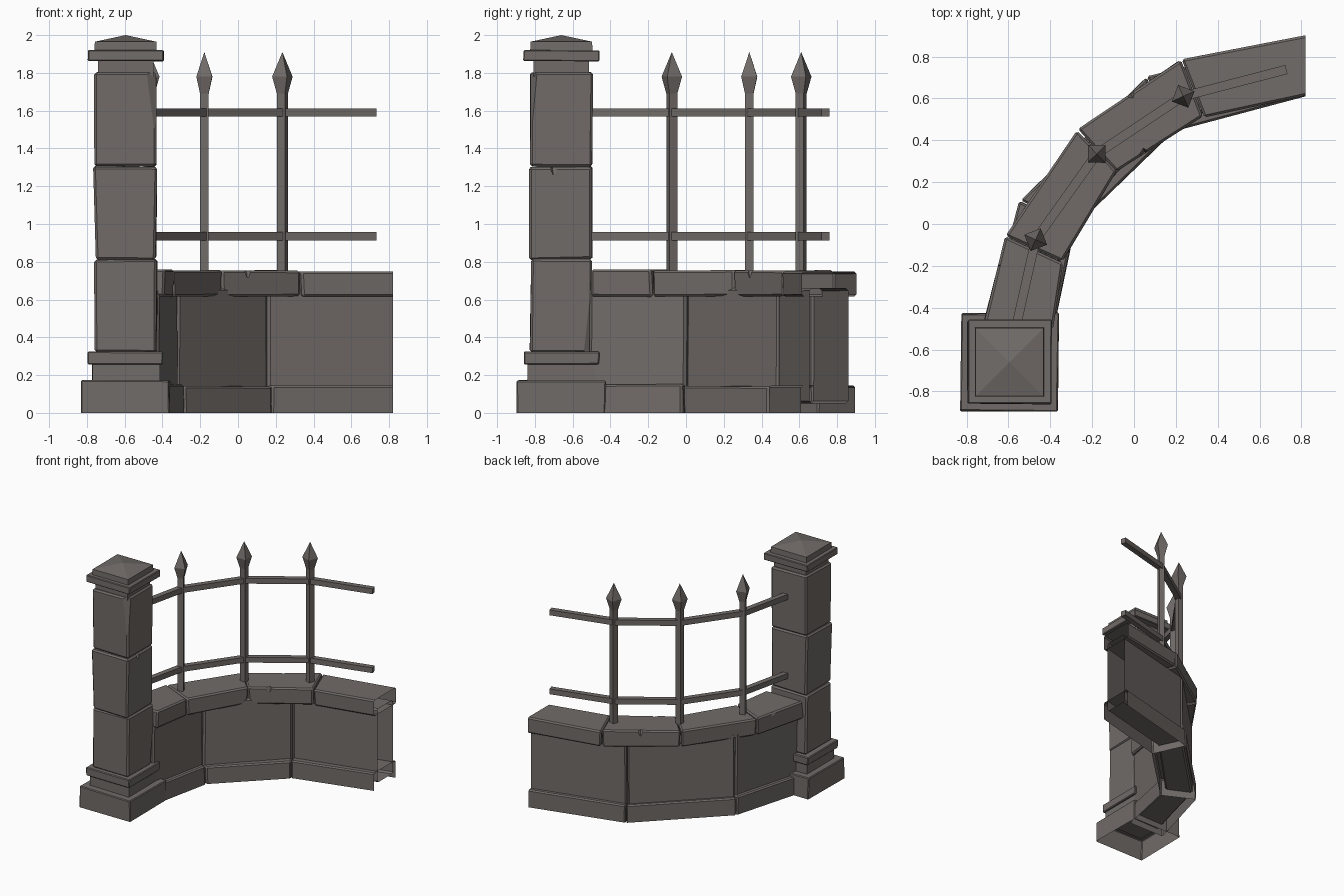
import bpy, bmesh, math, random
from mathutils import Vector, Matrix

if "Cube" in bpy.data.objects:
    bpy.data.objects.remove(bpy.data.objects["Cube"])

random.seed(4)
stone = bpy.data.materials.new("taupe_stone")
stone.diffuse_color = (0.165, 0.148, 0.138, 1)
stone.use_nodes = True
stone.node_tree.nodes["Principled BSDF"].inputs["Base Color"].default_value = stone.diffuse_color
END = 0.82          # open right-hand end of the wall
PX, PY = -0.595, -0.66   # pillar centre


def finish(bm, name):
    me = bpy.data.meshes.new(name)
    bm.to_mesh(me)
    bm.free()
    me.materials.append(stone)
    ob = bpy.data.objects.new(name, me)
    bpy.context.collection.objects.link(ob)
    return ob


def prism(name, poly, z0, z1, bevel=0.0, jitter=0.0, open_bottom=False, cuts=()):
    """Extruded outline with worn edges; cuts are three-point planes that chip off corners."""
    bm = bmesh.new()
    lo = [bm.verts.new((x, y, z0)) for x, y in poly]
    hi = [bm.verts.new((x, y, z1)) for x, y in poly]
    n = len(poly)
    bm.faces.new(lo[::-1])
    bm.faces.new(hi)
    for i in range(n):
        bm.faces.new((lo[i], lo[(i + 1) % n], hi[(i + 1) % n], hi[i]))
    at_end = lambda v: v.co.x > END - 0.002
    at_floor = lambda v: open_bottom and v.co.z < 0.001
    for v in bm.verts:
        if jitter and not at_end(v):
            dz = 0 if at_floor(v) else random.uniform(-jitter, jitter) * 0.6
            v.co += Vector((random.uniform(-jitter, jitter), random.uniform(-jitter, jitter), dz))
    bmesh.ops.recalc_face_normals(bm, faces=bm.faces)
    mid = sum((v.co for v in bm.verts), Vector()) / len(bm.verts)
    if bevel:
        edges = [e for e in bm.edges if not all(at_end(v) for v in e.verts)
                 and not all(at_floor(v) for v in e.verts)]
        bmesh.ops.bevel(bm, geom=edges, offset=bevel, segments=1, affect='EDGES', profile=0.5)
    for a, b, c in cuts:
        a, b, c = Vector(a), Vector(b), Vector(c)
        no = (b - a).cross(c - a).normalized()
        if no.dot(mid - a) > 0:
            no = -no
        r = bmesh.ops.bisect_plane(bm, geom=bm.verts[:] + bm.edges[:] + bm.faces[:],
                                   plane_co=a, plane_no=no, clear_outer=True)
        rim = [g for g in r['geom_cut'] if isinstance(g, bmesh.types.BMEdge)]
        if rim:
            bmesh.ops.holes_fill(bm, edges=rim, sides=0)
    # open wall end and open undersides
    dead = [f for f in bm.faces if all(at_end(v) for v in f.verts)
            or all(at_floor(v) for v in f.verts)]
    if dead:
        bmesh.ops.delete(bm, geom=dead, context='FACES')
    return finish(bm, name)


def stack(name, x, y, angle, rings):
    """Square rings lofted upward; a zero-size last ring becomes a point."""
    bm = bmesh.new()
    loops = []
    for h, z in rings:
        pts = [(-h, -h), (h, -h), (h, h), (-h, h)] if h else [(0, 0)]
        loops.append([bm.verts.new((a, b, z)) for a, b in pts])
    bm.faces.new(loops[0][::-1])
    for p, q in zip(loops, loops[1:]):
        for i in range(4):
            j = (i + 1) % 4
            bm.faces.new((p[i], p[j], q[j], q[i]) if len(q) == 4 else (p[i], p[j], q[0]))
    if len(loops[-1]) == 4:
        bm.faces.new(loops[-1])
    bm.transform(Matrix.Translation((x, y, 0)) @ Matrix.Rotation(angle, 4, 'Z'))
    return finish(bm, name)


def block(name, half, z0, z1, **kw):
    poly = [(PX + sx * half, PY + sy * half) for sx, sy in ((-1, -1), (1, -1), (1, 1), (-1, 1))]
    return prism(name, poly, z0, z1, **kw)


def notch(ob, co, size, turn):
    """Hidden wedge that breaks a small chip out of an edge."""
    bm = bmesh.new()
    bmesh.ops.create_cone(bm, segments=4, radius1=size, radius2=size * 0.2, depth=size * 1.6, cap_ends=True)
    bm.transform(Matrix.Translation(co) @ Matrix.Rotation(turn, 4, 'Z') @ Matrix.Rotation(math.pi, 4, 'X'))
    cutter = finish(bm, ob.name + "_chip_cutter")
    cutter.hide_render = True
    cutter.display_type = 'WIRE'
    m = ob.modifiers.new("chip", 'BOOLEAN')
    m.operation, m.object, m.solver = 'DIFFERENCE', cutter, 'EXACT'


# Pillar, bottom to top
block("pillar_base", 0.233, 0, 0.172, bevel=0.006, jitter=0.005, open_bottom=True)
block("pillar_foot", 0.178, 0.15, 0.27, jitter=0.004)
block("pillar_collar", 0.2, 0.258, 0.325, bevel=0.006, jitter=0.004)
R, F, B = PX + 0.166, PY - 0.166, PY + 0.166
block("pillar_block_low", 0.165, 0.32, 0.813, bevel=0.012, jitter=0.006,
      cuts=[((R, B - 0.045, 0.33), (R, B, 0.72), (R - 0.03, B, 0.33))])
mid_block = block("pillar_block_mid", 0.165, 0.813, 1.305, bevel=0.012, jitter=0.008)
block("pillar_block_top", 0.165, 1.305, 1.805, bevel=0.012, jitter=0.005,
      cuts=[((R - 0.06, F, 1.8), (R, F, 1.37), (R, F + 0.04, 1.8))])
block("pillar_neck", 0.147, 1.78, 1.87)
block("pillar_cap", 0.2, 1.862, 1.92, bevel=0.005, jitter=0.003)
stack("pillar_peak", PX, PY, 0, [(0.165, 1.915), (0.163, 1.965), (0, 2.0)])
notch(mid_block, (R, PY - 0.04, 1.285), 0.03, 0.3)


# Curved wall: each course is a row of stones between an inner and an outer line
def course(name, inner, outer, z0, tops, gap, **kw):
    obs = []
    for i in range(len(inner) - 1):
        a, b = Vector(inner[i]), Vector(inner[i + 1])
        c, d = Vector(outer[i + 1]), Vector(outer[i])
        g0 = gap if i else 0
        g1 = gap if i < len(inner) - 2 else 0
        u, w = (b - a).normalized(), (c - d).normalized()
        poly = [a + u * g0, b - u * g1, c - w * g1, d + w * g0]
        obs.append(prism(f"{name}_{i + 1}", [tuple(p) for p in poly], z0, tops[i], **kw))
    return obs


course("wall_base",
       [(-0.385, -0.5), (-0.285, -0.015), (0.18, 0.437), (END, 0.61)],
       [(-0.71, -0.5), (-0.545, 0.11), (0.06, 0.705), (END, 0.895)],
       0, [0.15, 0.142, 0.145], 0.003, bevel=0.01, jitter=0.004, open_bottom=True)
course("wall_body",
       [(-0.42, -0.51), (-0.318, 0.0), (0.16, 0.487), (END, 0.655)],
       [(-0.68, -0.51), (-0.52, 0.09), (0.07, 0.675), (END, 0.86)],
       0.05, [0.66] * 3, 0.003, bevel=0.013, jitter=0.004)
coping = course("wall_coping",
       [(-0.39, -0.505), (-0.342, -0.18), (-0.085, 0.252), (0.335, 0.512), (END, 0.613)],
       [(-0.725, -0.505), (-0.615, -0.055), (-0.27, 0.447), (0.225, 0.79), (END, 0.902)],
       0.617, [0.757, 0.755, 0.754, 0.748], 0.004, bevel=0.011, jitter=0.005)
notch(coping[0], (-0.668, -0.21, 0.74), 0.04, 0.4)
notch(coping[2], (0.05, 0.338, 0.745), 0.035, 0.2)
notch(coping[2], (-0.02, 0.625, 0.74), 0.035, 0.6)

# Iron railing: posts with spear tips, and two bent rails
posts = [(-0.47, -0.075), (-0.178, 0.335), (0.235, 0.61)]
line = [Vector(p) for p in [(-0.57, -0.52)] + posts + [(0.728, 0.738)]]
left, right = [], []
for i, p in enumerate(line):
    d0 = (p - line[max(i - 1, 0)]).normalized() if i else (line[1] - p).normalized()
    d1 = (line[i + 1] - p).normalized() if i < len(line) - 1 else d0
    t = (d0 + d1).normalized()
    side = Vector((-t.y, t.x)) * 0.022 / max(t.dot(d0), 0.5)
    left.append(tuple(p + side))
    right.append(tuple(p - side))
    if 0 < i < len(line) - 1:
        stack(f"spear_post_{i}", p.x, p.y, math.atan2(t.y, t.x) + math.pi / 4,
              [(0.0225, 0.70), (0.0225, 1.69), (0.042, 1.78), (0, 1.91)])
for name, z in (("lower_rail", 0.935), ("upper_rail", 1.59)):
    prism(name, right + left[::-1], z - 0.022, z + 0.022)
